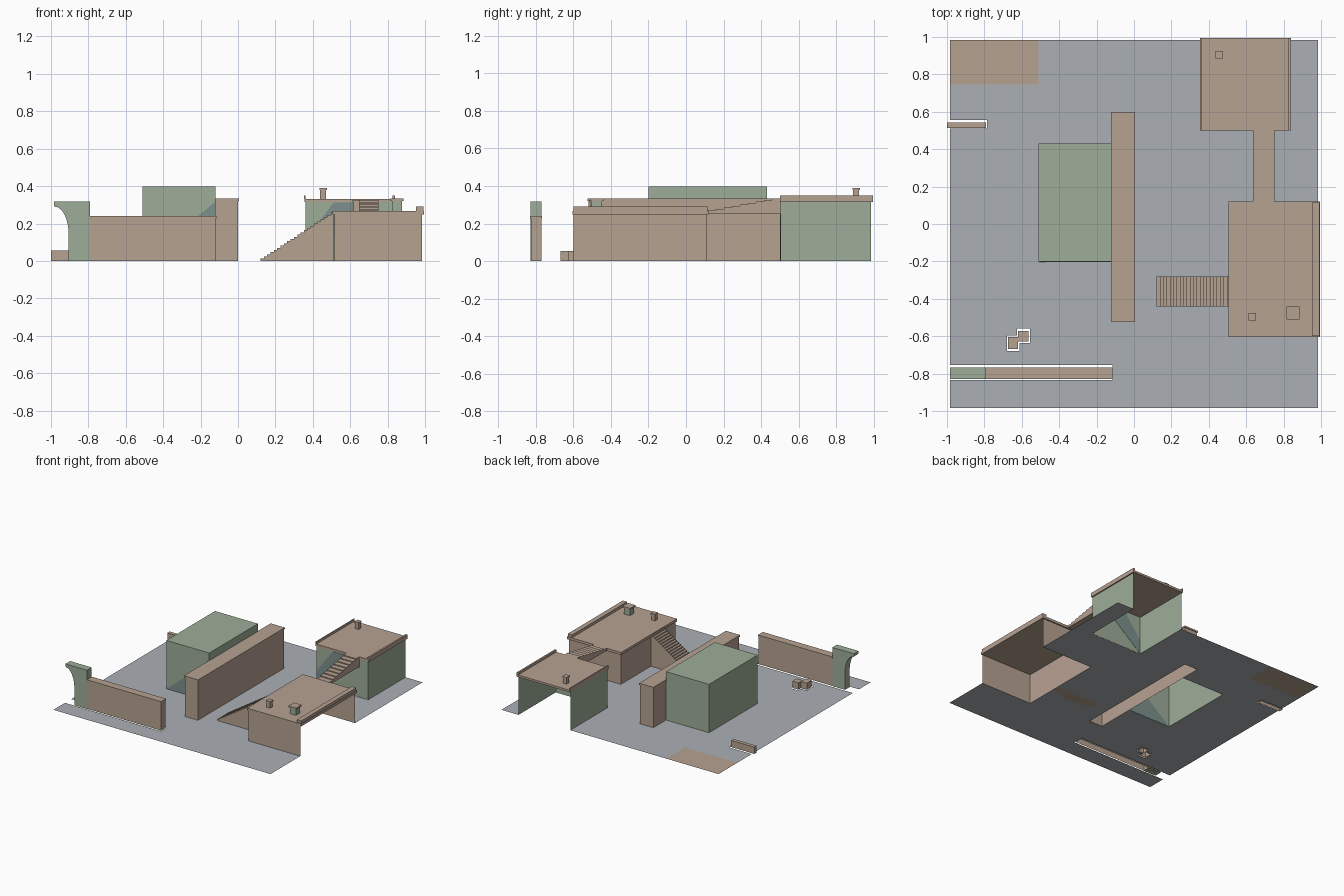
import bpy
import bmesh
import math
from mathutils import Vector

old = bpy.data.objects.get("Cube")
if old:
    bpy.data.objects.remove(old, do_unlink=True)


def material(name, rgb):
    m = bpy.data.materials.new(name)
    m.use_nodes = True
    col = (*rgb, 1.0)
    m.diffuse_color = col
    m.node_tree.nodes["Principled BSDF"].inputs["Base Color"].default_value = col
    return m


SAND = material("sandy brown", (0.47, 0.36, 0.285))
GREEN = material("sage green", (0.34, 0.42, 0.32))
GREY = material("ground grey", (0.41, 0.43, 0.46))
TEAL = material("dull teal", (0.20, 0.28, 0.27))


def finish(name, bm, *mats):
    mesh = bpy.data.meshes.new(name)
    bm.to_mesh(mesh)
    bm.free()
    for m in mats:
        mesh.materials.append(m)
    obj = bpy.data.objects.new(name, mesh)
    bpy.context.collection.objects.link(obj)
    return obj


def box(name, xr, yr, zr, mat, missing=()):
    """Box from ranges; 'missing' lists outward directions left open."""
    bm = bmesh.new()
    bmesh.ops.create_cube(bm, size=1)
    gone = [f for f in bm.faces
            if any(f.normal.dot(Vector(d)) > 0.9 for d in missing)]
    for v in bm.verts:
        v.co = [(r[0] + r[1]) / 2 + c * (r[1] - r[0])
                for r, c in zip((xr, yr, zr), v.co)]
    bmesh.ops.delete(bm, geom=gone, context='FACES')
    return finish(name, bm, mat)


def prism(name, pts, axis, lo, hi, mat):
    """Extrude a side profile of (across, height) points along x or y."""
    bm = bmesh.new()
    along_y = axis == 'y'
    vs = [bm.verts.new((u, lo, z) if along_y else (lo, u, z)) for u, z in pts]
    face = bm.faces.new(vs)
    res = bmesh.ops.extrude_face_region(bm, geom=[face], use_keep_orig=True)
    moved = [g for g in res["geom"] if isinstance(g, bmesh.types.BMVert)]
    d = hi - lo
    bmesh.ops.translate(bm, verts=moved, vec=(0, d, 0) if along_y else (d, 0, 0))
    bmesh.ops.recalc_face_normals(bm, faces=bm.faces)
    return finish(name, bm, mat)


def stair_profile(u0, u1, z0, z1, n, base):
    pts = [(u0, base)]
    for i in range(n):
        z = z0 + (z1 - z0) * (i + 1) / n
        pts += [(u0 + (u1 - u0) * i / n, z), (u0 + (u1 - u0) * (i + 1) / n, z)]
    return pts + [(u1, base)]


def post(name, x, y, z0, z1, half, mat):
    """Small roof post with a slightly wider cap."""
    h = half * 0.78
    box(name, (x - h, x + h), (y - h, y + h), (z0, z1 - 0.012), mat)
    box(name + "_cap", (x - half, x + half), (y - half, y + half),
        (z1 - 0.012, z1), SAND)


DOWN, RIGHT_X, BACK = (0, 0, -1), (1, 0, 0), (0, 1, 0)

# Ground sheet, open under the buildings, with one painted patch
E = 0.985
holes = [
    (0.515, E, -0.6, 0.11), (0.36, 0.83, 0.5, E),
    (-0.51, -0.12, -0.2, 0.43), (-0.12, 0, -0.52, 0.595),
    (-E, -0.115, -0.835, -0.755), (-E, -0.785, 0.51, 0.555),
    (-0.678, -0.612, -0.68, -0.597), (-0.625, -0.555, -0.635, -0.56),
]
patch = (-E, -0.51, 0.745, E)
areas = holes + [patch]
xs = sorted({-E, E} | {v for a in areas for v in a[:2]})
ys = sorted({-E, E} | {v for a in areas for v in a[2:]})


def inside(a, x, y):
    return a[0] < x < a[1] and a[2] < y < a[3]


bm = bmesh.new()
grid = [[bm.verts.new((x, y, 0)) for y in ys] for x in xs]
for i in range(len(xs) - 1):
    for j in range(len(ys) - 1):
        cx, cy = (xs[i] + xs[i + 1]) / 2, (ys[j] + ys[j + 1]) / 2
        if any(inside(h, cx, cy) for h in holes):
            continue
        f = bm.faces.new((grid[i][j], grid[i + 1][j],
                          grid[i + 1][j + 1], grid[i][j + 1]))
        f.material_index = int(inside(patch, cx, cy))
loose = [v for v in bm.verts if not v.link_faces]
bmesh.ops.delete(bm, geom=loose, context='VERTS')
finish("ground", bm, GREY, SAND)

# Front house, open on the outer side and underneath
box("front_house_walls", (0.515, E), (-0.6, 0.11), (0, 0.25), SAND,
    (DOWN, RIGHT_X, (0, 0, 1)))
box("front_house_roof", (0.505, 0.995), (-0.605, 0.12), (0.247, 0.268), SAND)
box("front_house_parapet", (0.953, 0.992), (-0.598, 0.115), (0.268, 0.29), SAND)
post("roof_vent", 0.85, -0.475, 0.268, 0.333, 0.035, GREEN)
post("front_house_post", 0.633, -0.495, 0.268, 0.325, 0.02, SAND)

# Back house, open at the back and underneath
box("back_house_walls", (0.36, 0.83), (0.502, E), (0, 0.316), GREEN,
    (DOWN, BACK, (0, 0, 1)))
box("back_house_roof", (0.355, 0.84), (0.5, 0.995), (0.315, 0.332), SAND)
for side, xr in (("right", (0.353, 0.361)), ("left", (0.826, 0.84))):
    box("back_house_parapet_" + side, xr, (0.5, 0.995), (0.332, 0.35), SAND)
post("back_house_post", 0.455, 0.905, 0.332, 0.39, 0.02, SAND)
prism("back_house_painted_band",
      [(0.362, 0.001), (0.362, 0.11), (0.51, 0.312), (0.64, 0.312), (0.65, 0.23)],
      'y', 0.5, 0.504, TEAL)

# Stairs from the ground to the front roof, and from there to the back roof
prism("ground_stairs", stair_profile(0.12, 0.514, 0, 0.258, 22, 0),
      'y', -0.44, -0.28, SAND)
prism("roof_stairs", stair_profile(0.115, 0.502, 0.262, 0.332, 9, 0.25),
      'x', 0.635, 0.75, SAND)

# Large green block with a painted triangle on its front
box("green_block", (-0.51, -0.121), (-0.2, 0.43), (0, 0.397), GREEN, (DOWN,))
prism("green_block_painted_triangle",
      [(-0.508, 0.001), (-0.122, 0.001), (-0.122, 0.315)],
      'y', -0.202, -0.198, TEAL)

# Long middle wall with its coping
box("middle_wall", (-0.12, 0), (-0.518, 0.595), (0, 0.322), SAND, (DOWN,))
box("middle_wall_coping", (-0.124, 0.005), (-0.524, 0.6), (0.321, 0.334), SAND)

# Front boundary wall and its curved gate pillar
box("front_wall", (-0.79, -0.12), (-0.826, -0.77), (0, 0.228), SAND, (DOWN,))
box("front_wall_coping", (-0.79, -0.116), (-0.83, -0.766), (0.227, 0.24), SAND)
curve = []
for i in range(9):
    t = math.pi / 2 * i / 8
    curve.append((-0.905 - 0.075 * (1 - math.cos(t)), 0.14 + 0.15 * math.sin(t)))
prism("gate_pillar",
      [(-0.79, 0), (-0.905, 0)] + curve
      + [(-0.985, 0.3), (-0.985, 0.317), (-0.79, 0.317)],
      'y', -0.828, -0.768, GREEN)

# Low back wall stub and two crates
box("low_wall", (-1.0, -0.79), (0.512, 0.542), (0, 0.055), SAND, (DOWN,))
box("crate_a", (-0.673, -0.62), (-0.667, -0.605), (0, 0.055), SAND, (DOWN,))
box("crate_b", (-0.619, -0.565), (-0.628, -0.572), (0, 0.055), SAND, (DOWN,))
